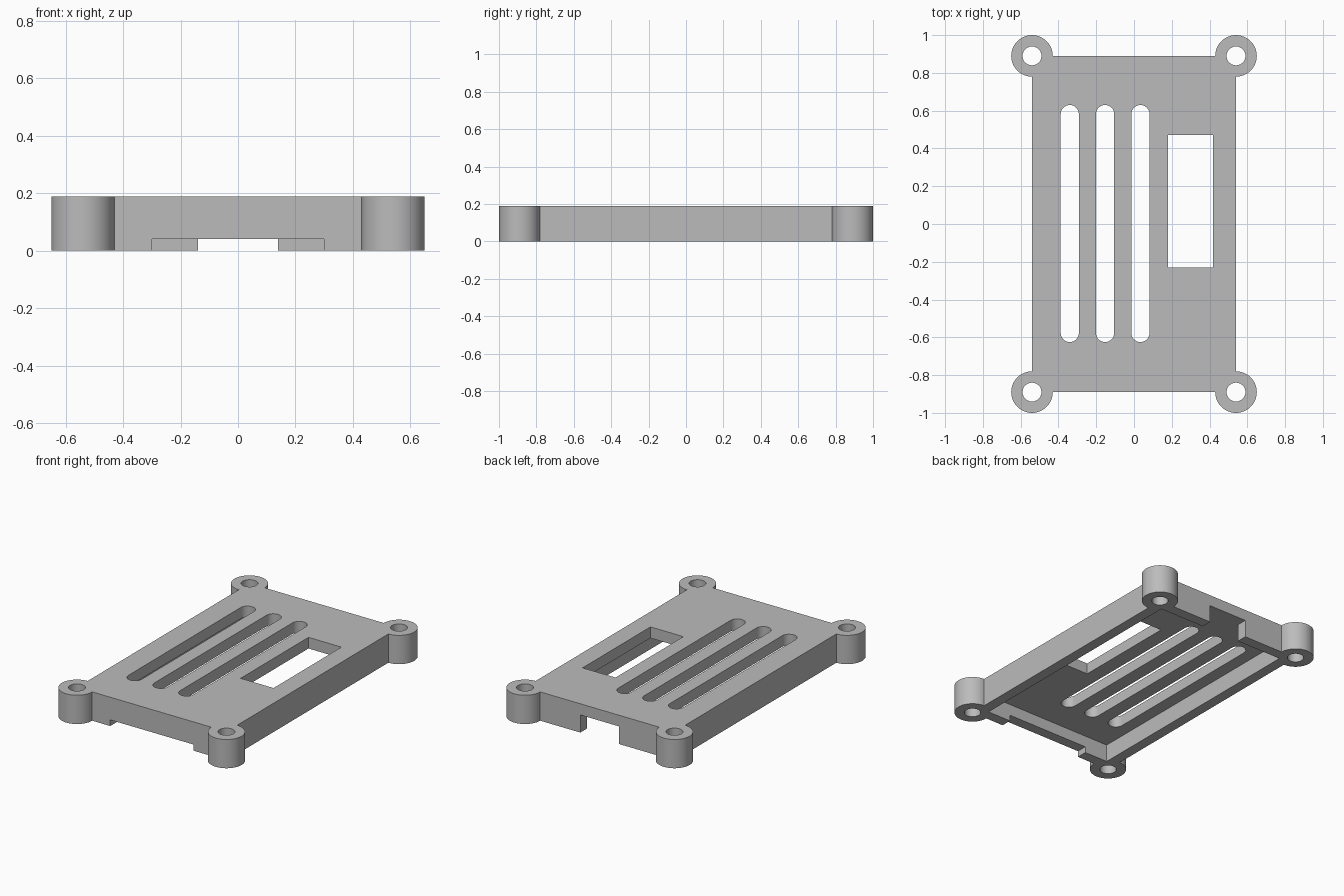
import bpy
import math

cube = bpy.data.objects.get("Cube")
if cube:
    bpy.data.objects.remove(cube, do_unlink=True)

HALF_X, HALF_Y, HEIGHT = 0.54, 0.89, 0.188
WALL, CAVITY = 0.07, 0.115
POST_R, HOLE_R = 0.11, 0.05
MARGIN = 0.05  # cutters overshoot the surfaces

grey = bpy.data.materials.new("light_grey")
grey.use_nodes = True
grey.diffuse_color = (0.5, 0.5, 0.5, 1)
grey.node_tree.nodes["Principled BSDF"].inputs["Base Color"].default_value = (0.5, 0.5, 0.5, 1)


def prism(name, outline, z0, z1):
    """Extrude a counter-clockwise outline from z0 to z1."""
    n = len(outline)
    verts = [(x, y, z) for z in (z0, z1) for x, y in outline]
    faces = [list(range(n))[::-1], list(range(n, 2 * n))]
    faces += [(i, (i + 1) % n, (i + 1) % n + n, i + n) for i in range(n)]
    mesh = bpy.data.meshes.new(name)
    mesh.from_pydata(verts, [], faces)
    mesh.materials.append(grey)
    obj = bpy.data.objects.new(name, mesh)
    bpy.context.collection.objects.link(obj)
    return obj


def box(name, x0, x1, y0, y1, z0, z1):
    return prism(name, [(x0, y0), (x1, y0), (x1, y1), (x0, y1)], z0, z1)


def arc(cx, cy, r, start, sweep, steps):
    angles = [start + sweep * i / steps for i in range(steps + 1)]
    return [(cx + r * math.cos(a), cy + r * math.sin(a)) for a in angles]


def cylinder(name, cx, cy, r, z0, z1, sides=64):
    return prism(name, arc(cx, cy, r, 0, 2 * math.pi, sides)[:-1], z0, z1)


def slot(name, cx, y0, y1, r, z0, z1):
    outline = arc(cx, y1 - r, r, 0, math.pi, 16) + arc(cx, y0 + r, r, math.pi, math.pi, 16)
    return prism(name, outline, z0, z1)


def combine(target, other, operation):
    mod = target.modifiers.new("combine", "BOOLEAN")
    mod.operation, mod.solver, mod.object = operation, "EXACT", other
    bpy.context.view_layer.objects.active = target
    bpy.ops.object.modifier_apply(modifier=mod.name)
    bpy.data.objects.remove(other, do_unlink=True)


# Outer block with a round screw post on each corner
cover = box("vented_cover", -HALF_X, HALF_X, -HALF_Y, HALF_Y, 0, HEIGHT)
corners = [(sx * HALF_X, sy * HALF_Y) for sx in (-1, 1) for sy in (-1, 1)]
for x, y in corners:
    combine(cover, cylinder("post", x, y, POST_R, 0, HEIGHT), "UNION")

low, high = -MARGIN, HEIGHT + MARGIN
cutters = []

# Hollow underside
ix, iy = HALF_X - WALL, HALF_Y - WALL
cutters.append(box("cavity", -ix, ix, -iy, iy, low, CAVITY))

# Wide shallow notch in the front wall, narrow tall notch in the back wall
cutters.append(box("front_notch", -0.30, 0.30, -HALF_Y - MARGIN, -iy + MARGIN, low, 0.04))
cutters.append(box("back_notch", -0.14, 0.14, iy - MARGIN, HALF_Y + MARGIN, low, CAVITY))

# Three vent slots and the rectangular window
for cx in (-0.34, -0.153, 0.034):
    cutters.append(slot("vent", cx, -0.625, 0.63, 0.048, low, high))
cutters.append(box("window", 0.18, 0.418, -0.23, 0.47, low, high))

# Screw holes
for x, y in corners:
    cutters.append(cylinder("screw_hole", x, y, HOLE_R, low, high, 40))

for cutter in cutters:
    combine(cover, cutter, "DIFFERENCE")

# Smooth the round walls, keep the edges sharp
bpy.ops.object.select_all(action="DESELECT")
cover.select_set(True)
bpy.context.view_layer.objects.active = cover
bpy.ops.object.shade_smooth_by_angle(angle=math.radians(30))
